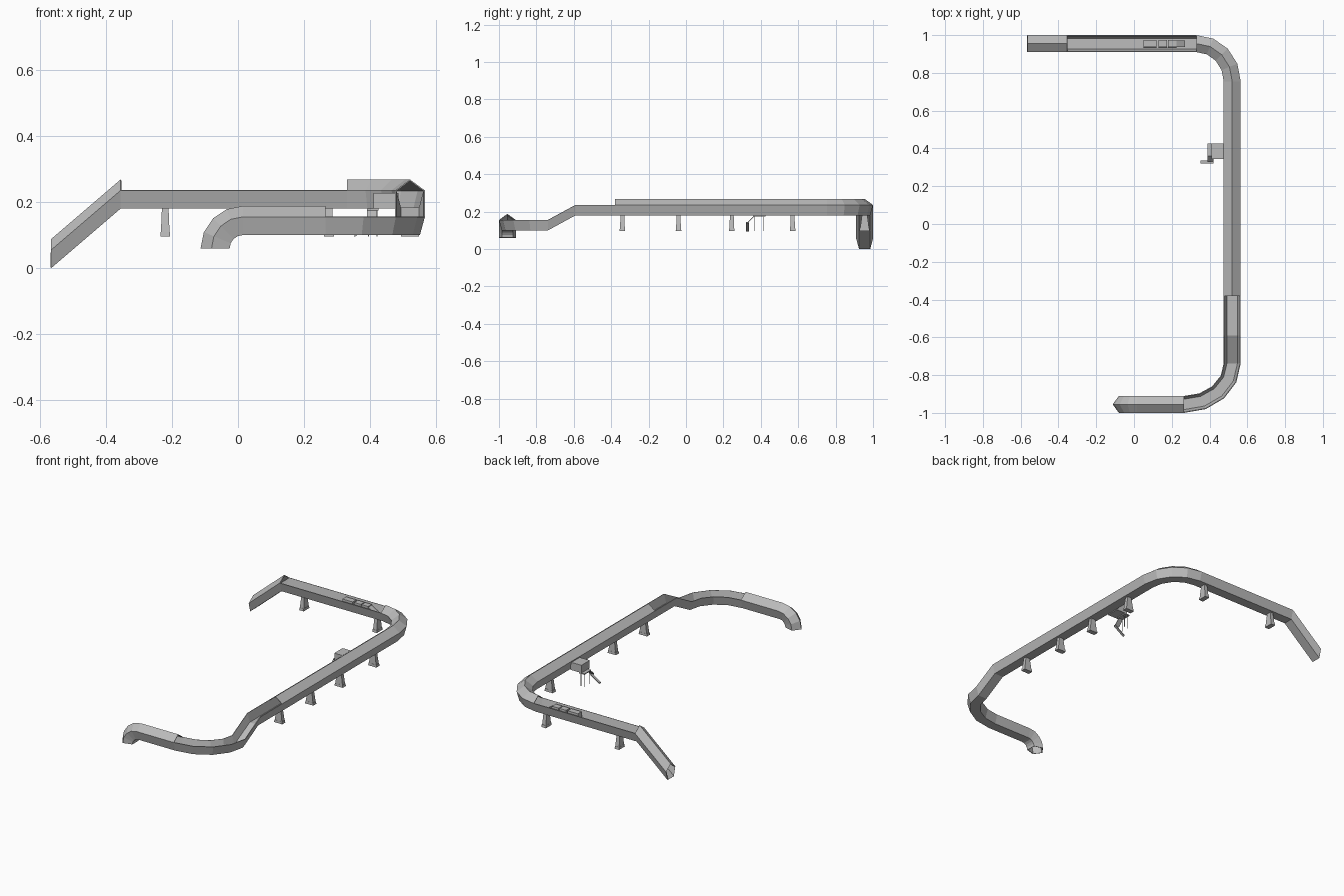
import bpy, bmesh, math
from mathutils import Vector, Matrix

if "Cube" in bpy.data.objects:
    bpy.data.objects.remove(bpy.data.objects["Cube"])

grey = bpy.data.materials.new("plain_grey")
grey.diffuse_color = (0.5, 0.5, 0.5, 1)
grey.use_nodes = True
grey.node_tree.nodes["Principled BSDF"].inputs["Base Color"].default_value = grey.diffuse_color


def make(name, verts, faces):
    me = bpy.data.meshes.new(name)
    me.from_pydata([tuple(v) for v in verts], [], faces)
    me.materials.append(grey)
    ob = bpy.data.objects.new(name, me)
    bpy.context.collection.objects.link(ob)
    return ob


def sweep(name, stations, profile, thick=0.004):
    """Sweep an open profile (side, height) through (origin, side, up) stations."""
    n = len(profile)
    verts = [o + s * a + u * b for o, s, u in stations for a, b in profile]
    faces = [(i * n + j, (i + 1) * n + j, (i + 1) * n + j + 1, i * n + j + 1)
             for i in range(len(stations) - 1) for j in range(n - 1)]
    ob = make(name, verts, faces)
    mod = ob.modifiers.new("wall_thickness", 'SOLIDIFY')
    mod.thickness = thick
    mod.offset = -1
    return ob


def frustum(name, z0, z1, c, bottom, top, turn=0):
    """Four sided tapered block; bottom and top are half sizes."""
    verts = []
    for z, (a, b) in ((z0, bottom), (z1, top)):
        for sx, sy in ((-1, -1), (1, -1), (1, 1), (-1, 1)):
            p = Matrix.Rotation(turn, 3, 'Z') @ Vector((sx * a, sy * b, 0))
            verts.append(p + Vector((c[0], c[1], z)))
    return make(name, verts, [(3, 2, 1, 0), (4, 5, 6, 7), (0, 1, 5, 4),
                              (1, 2, 6, 5), (2, 3, 7, 6), (3, 0, 4, 7)])


def box(name, x0, x1, y0, y1, z0, z1):
    h = ((x1 - x0) / 2, (y1 - y0) / 2)
    return frustum(name, z0, z1, ((x0 + x1) / 2, (y0 + y1) / 2), h, h)


def slab(name, p, q, width, thick):
    """Sloping slab between two points, width is a horizontal vector."""
    p, q, w, t = Vector(p), Vector(q), Vector(width) / 2, Vector((0, 0, -thick))
    verts = [p - w, p + w, q + w, q - w]
    verts += [v + t for v in verts]
    ob = make(name, verts, [(0, 1, 2, 3), (7, 6, 5, 4), (0, 4, 5, 1),
                            (1, 5, 6, 2), (2, 6, 7, 3), (3, 7, 4, 0)])
    bm = bmesh.new()
    bm.from_mesh(ob.data)
    bmesh.ops.recalc_face_normals(bm, faces=bm.faces)
    bm.to_mesh(ob.data)
    bm.free()


# Path of the channel
UP = Vector((0, 0, 1))


def station(x, y, z, deg):
    a = math.radians(deg)
    return Vector((x, y, z)), Vector((math.sin(a), -math.cos(a), 0)), UP


def corner(cx, cy, rx, ry, z, start):
    out = []
    for k in range(5):
        deg = start - 22.5 * k
        a = math.radians(deg + 90)
        out.append(station(cx + rx * math.cos(a), cy + ry * math.sin(a), z, deg))
    return out


path = [station(-0.565, 0.955, 0, 0), station(-0.355, 0.955, 0.18, 0)]
path += corner(0.33, 0.755, 0.19, 0.20, 0.18, 0)
path += [station(0.52, -0.38, 0.18, -90), station(0.52, -0.59, 0.18, -90)]
path += corner(0.265, -0.737, 0.255, 0.218, 0.10, -90)
for k in range(5):  # mouth bending down to the ground
    t = math.radians(22.5 * k)
    u = Vector((-math.sin(t), 0, math.cos(t)))
    path.append((Vector((0.015, -0.955, 0.06)) + u * 0.04, Vector((0, 1, 0)), u))

# Channel and its three gabled covers
sweep("channel", path, [(-0.045, 0.055), (-0.03, 0), (0.03, 0), (0.045, 0.055)])
gable = [(0.045, 0.055), (0, 0.088), (-0.045, 0.055)]
sweep("ramp_cover", path[0:2], gable)
sweep("main_cover", path[2:8], gable)
sweep("mouth_cover", path[13:], gable)

# Supports under the raised run
spots = [(-0.22, 0.955, 0), (0.275, 0.955, 0)]
spots += [(0.52, y, math.pi / 2) for y in (-0.34, -0.04, 0.245, 0.57)]
for x, y, turn in spots:
    frustum("support_base", 0.095, 0.11, (x, y), (0.015, 0.028), (0.014, 0.026), turn)
    frustum("support_post", 0.11, 0.182, (x, y), (0.013, 0.024), (0.010, 0.014), turn)

# Side hatch with landing, legs and two flights of steps
box("side_hatch", 0.41, 0.485, 0.345, 0.425, 0.18, 0.227)
box("landing", 0.39, 0.425, 0.36, 0.425, 0.174, 0.18)
for x, y in ((0.395, 0.415), (0.42, 0.415), (0.395, 0.365)):
    box("landing_leg", x - 0.0015, x + 0.0015, y - 0.0015, y + 0.0015, 0.095, 0.175)
slab("upper_steps", (0.405, 0.365, 0.18), (0.405, 0.33, 0.145), (0.03, 0, 0), 0.006)
slab("lower_steps", (0.42, 0.328, 0.145), (0.352, 0.328, 0.10), (0, 0.015, 0), 0.006)

# Sled riding in the open channel
for x0, x1 in ((0.05, 0.12), (0.13, 0.175), (0.18, 0.225)):
    frustum("sled_body", 0.19, 0.236, ((x0 + x1) / 2, 0.955),
            ((x1 - x0) / 2, 0.02), ((x1 - x0) / 2, 0.018))
slab("sled_nose", (0.225, 0.955, 0.232), (0.27, 0.955, 0.205), (0, 0.034, 0), 0.012)
